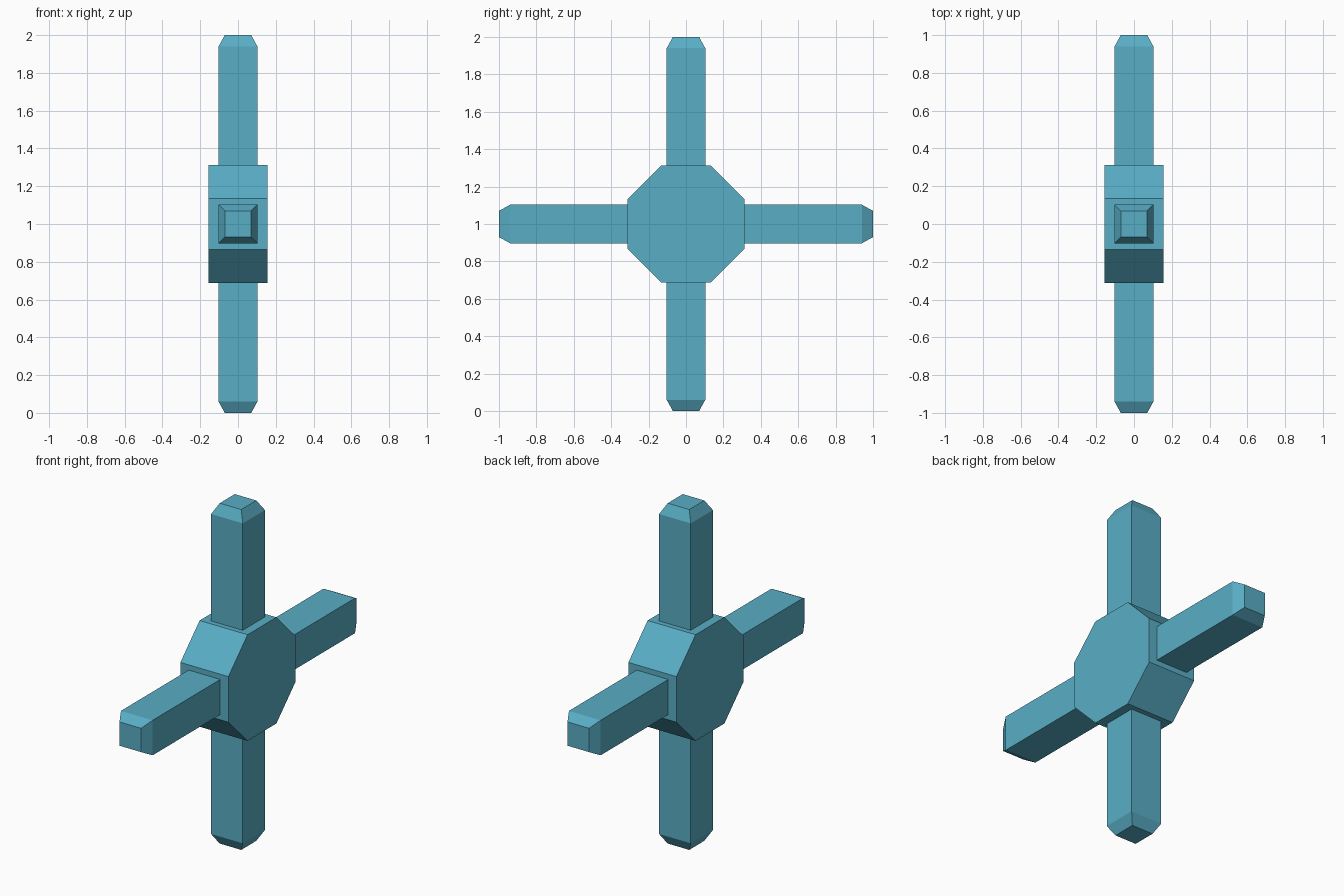
import bpy, bmesh
from math import pi
from mathutils import Matrix, Vector

if "Cube" in bpy.data.objects:
    bpy.data.objects.remove(bpy.data.objects["Cube"])

CENTRE = Vector((0, 0, 1))
teal = bpy.data.materials.new("teal")
teal.diffuse_color = (0.1, 0.42, 0.56, 1)
teal.use_nodes = True
teal.node_tree.nodes["Principled BSDF"].inputs["Base Color"].default_value = teal.diffuse_color


def finish(name, bm):
    bmesh.ops.recalc_face_normals(bm, faces=bm.faces)
    mesh = bpy.data.meshes.new(name)
    bm.to_mesh(mesh)
    bm.free()
    mesh.materials.append(teal)
    obj = bpy.data.objects.new(name, mesh)
    bpy.context.collection.objects.link(obj)
    obj.location = CENTRE
    return obj


# Octagonal hub: profile in the YZ plane, extruded along X
R, F, HX = 0.312, 0.134, 0.156
profile = [(F, R), (R, F), (R, -F), (F, -R), (-F, -R), (-R, -F), (-R, F), (-F, R)]
bm = bmesh.new()
face = bm.faces.new([bm.verts.new((-HX, y, z)) for y, z in profile])
ext = bmesh.ops.extrude_face_region(bm, geom=[face], use_keep_orig=True)
moved = [v for v in ext["geom"] if isinstance(v, bmesh.types.BMVert)]
bmesh.ops.translate(bm, verts=moved, vec=(2 * HX, 0, 0))
finish("hub", bm)

# Four square arms with tapered tips, turned around X
W, TIP = 0.103, 0.07
for i, name in enumerate(("top_arm", "front_arm", "bottom_arm", "back_arm")):
    bm = bmesh.new()
    rings = []
    for half, z in ((W, R), (W, 0.94), (TIP, 1.0)):
        rings.append([bm.verts.new((sx * half, sy * half, z))
                      for sx, sy in ((-1, -1), (1, -1), (1, 1), (-1, 1))])
    bm.faces.new(rings[0])
    bm.faces.new(rings[-1])
    for a, b in zip(rings, rings[1:]):
        for k in range(4):
            n = (k + 1) % 4
            bm.faces.new((a[k], a[n], b[n], b[k]))
    bmesh.ops.transform(bm, matrix=Matrix.Rotation(i * pi / 2, 4, 'X'), verts=bm.verts)
    finish(name, bm)
